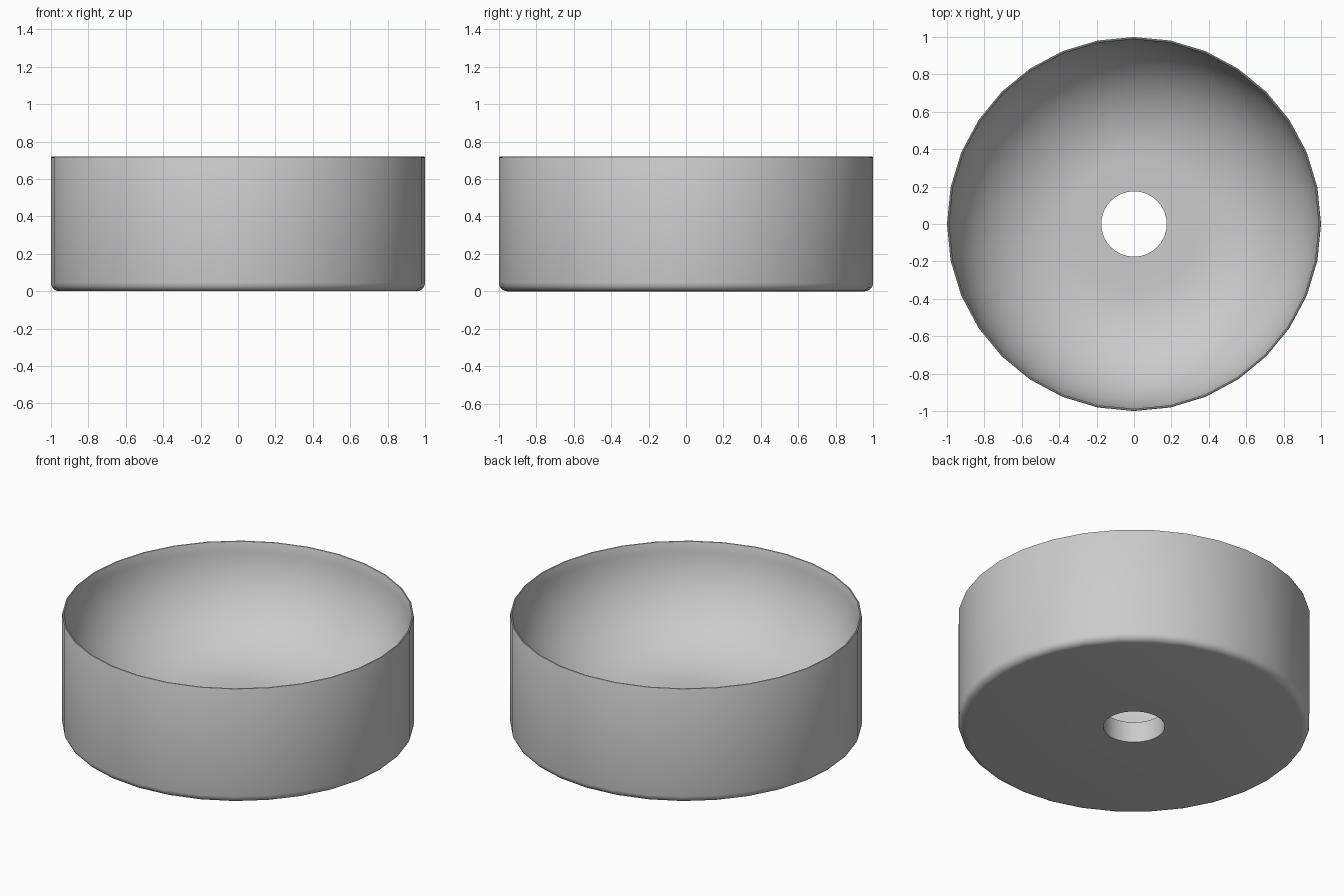
import bpy, bmesh
from math import sin, cos, pi

if "Cube" in bpy.data.objects:
    bpy.data.objects.remove(bpy.data.objects["Cube"])

SIDES = 32


def arc(cx, cz, rx, rz, a0, a1, steps):
    """Points on an elliptical arc in the r-z plane, angles in degrees."""
    out = []
    for i in range(steps + 1):
        a = (a0 + (a1 - a0) * i / steps) * pi / 180
        out.append((cx + rx * cos(a), cz + rz * sin(a)))
    return out


def lathe(name, profile, sides):
    """Revolve a closed r-z profile around the z axis."""
    bm = bmesh.new()
    rings = []
    for k in range(sides):
        t = 2 * pi * k / sides
        rings.append([bm.verts.new((r * cos(t), r * sin(t), z)) for r, z in profile])
    n = len(profile)
    for k in range(sides):
        a, b = rings[k], rings[(k + 1) % sides]
        for i in range(n):
            j = (i + 1) % n
            bm.faces.new((a[i], b[i], b[j], a[j]))
    bmesh.ops.recalc_face_normals(bm, faces=bm.faces)
    mesh = bpy.data.meshes.new(name)
    bm.to_mesh(mesh)
    bm.free()
    obj = bpy.data.objects.new(name, mesh)
    bpy.context.collection.objects.link(obj)
    bpy.context.view_layer.objects.active = obj
    obj.select_set(True)
    bpy.ops.object.shade_smooth_by_angle(angle=pi / 5)
    return obj


# Basin cross-section: drain hole, flat base, rounded foot, wall, thin rim, curved bowl
profile = [(0.175, 0.13), (0.175, 0.0)]
profile += arc(0.955, 0.045, 0.045, 0.045, -90, 0, 5)
profile += arc(0.994, 0.714, 0.006, 0.006, 0, 180, 4)
profile += arc(0.35, 0.714, 0.636, 0.584, 0, -90, 16)[1:]

lathe("basin", profile, SIDES)
